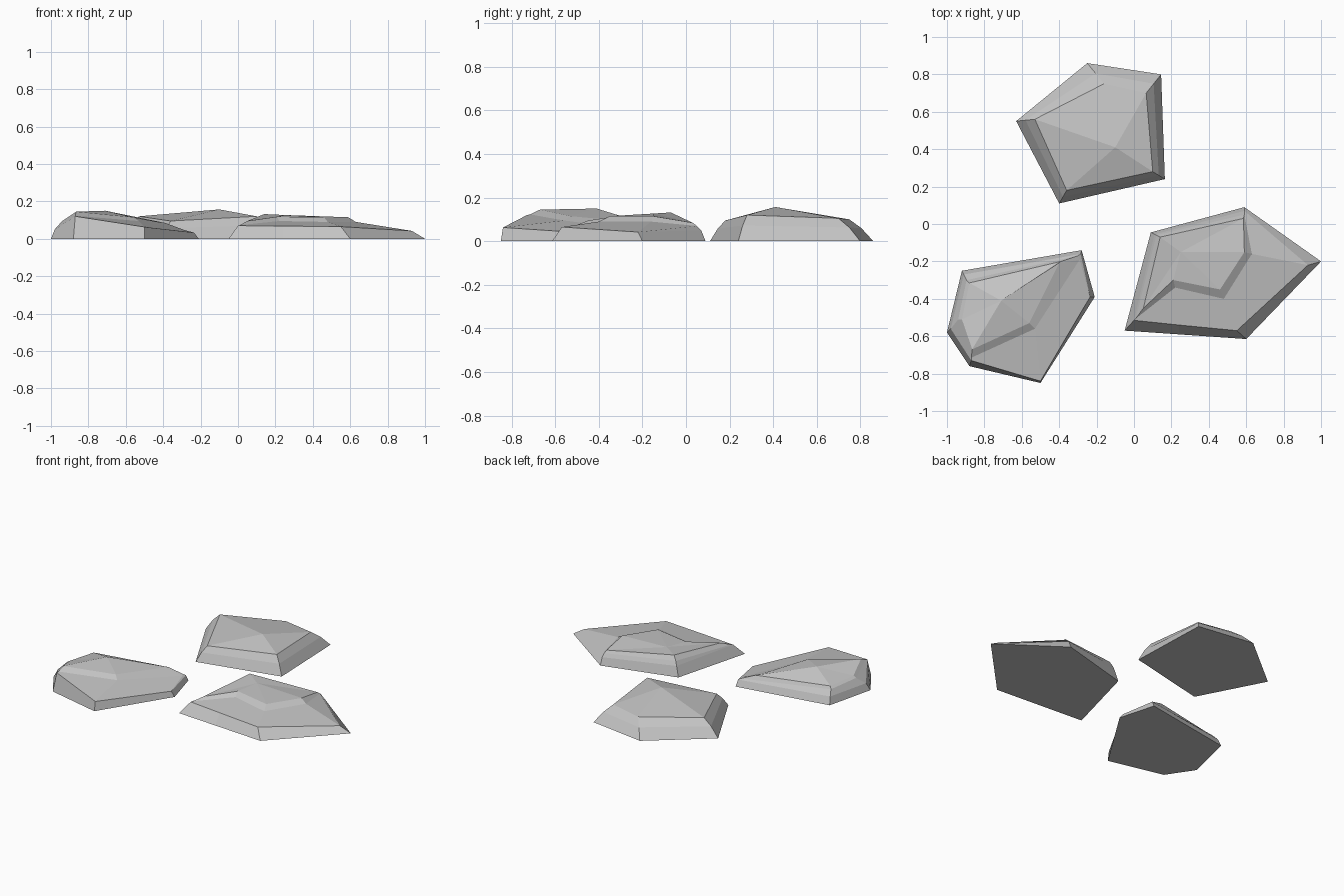
import bpy
import bmesh

# Remove only the default cube
default_cube = bpy.data.objects.get("Cube")
if default_cube:
    bpy.data.objects.remove(default_cube, do_unlink=True)

# Single stone colour
stone_grey = bpy.data.materials.new("stone_grey")
stone_grey.use_nodes = True
colour = (.55, .55, .55, 1)
stone_grey.diffuse_color = colour
shader = next(node for node in stone_grey.node_tree.nodes
              if node.type == 'BSDF_PRINCIPLED')
shader.inputs["Base Color"].default_value = colour


def rounded_ring(footprint, rim, inward, height):
    """Ring of points between the ground outline and the rim."""
    return [(x + (rx - x) * inward, y + (ry - y) * inward, rz * height)
            for (x, y), (rx, ry, rz) in zip(footprint, rim)]


def build_rock(name, footprint, rings, peak):
    """Stack rings on a flat footprint and close the top with facets."""
    bm = bmesh.new()
    ground = [(x, y, 0) for x, y in footprint]
    loops = [[bm.verts.new(point) for point in ring]
             for ring in [ground] + rings]
    count = len(footprint)
    bm.faces.new(loops[0][::-1])

    # Side bands between neighbouring rings
    for lower, upper in zip(loops, loops[1:]):
        for i in range(count):
            j = (i + 1) % count
            bm.faces.new((lower[i], lower[j], upper[j], upper[i]))

    # Faceted crown
    summit = bm.verts.new(peak)
    crown = loops[-1]
    for i in range(count):
        bm.faces.new((crown[i], crown[(i + 1) % count], summit))

    bmesh.ops.recalc_face_normals(bm, faces=bm.faces)
    for face in bm.faces:
        face.smooth = False
    mesh = bpy.data.meshes.new(name)
    bm.to_mesh(mesh)
    bm.free()
    mesh.materials.append(stone_grey)
    rock = bpy.data.objects.new(name, mesh)
    bpy.context.scene.collection.objects.link(rock)
    return rock


# Back rock: five sides, bevelled shoulders and one low peak
back_footprint = [(-.63, .55), (-.4, .11), (.165, .24), (.145, .8), (-.25, .86)]
back_rim = [(-.53, .56, .12), (-.36, .18, .095), (.1, .28, .12),
            (.065, .7, .105), (-.16, .75, .1)]
back_shoulder = rounded_ring(back_footprint, back_rim, inward=.5, height=.6)
build_rock("back_rock", back_footprint, [back_shoulder, back_rim],
           peak=(-.1, .41, .157))

# Left-hand rock: wide ledge at the front with a raised plateau behind it
ledge_footprint = [(-.05, -.57), (.24, -.59), (.6, -.615),
                   (1, -.2), (.59, .09), (.09, -.045)]
ledge_rim = [(0, -.515, .07), (.24, -.54, .068), (.55, -.57, .065),
             (.93, -.22, .042), (.59, .07, .05), (.11, -.055, .07)]
step_foot = [(.01, -.505, .073), (.22, -.34, .095), (.48, -.4, .09),
             (.63, -.16, .09), (.59, .05, .07), (.12, -.06, .1)]
plateau_edge = [(.05, -.45, .095), (.21, -.3, .118), (.46, -.35, .115),
                (.59, -.15, .115), (.585, .03, .085), (.14, -.07, .132)]
build_rock("left_ledge_rock", ledge_footprint,
           [ledge_rim, step_foot, plateau_edge], peak=(.25, -.15, .127))

# Right-hand rock: tall at its outer end, sloping down towards the middle
slope_footprint = [(-1, -.58), (-.88, -.76), (-.5, -.85),
                   (-.21, -.39), (-.28, -.14), (-.92, -.25)]
slope_rim = [(-.98, -.56, .05), (-.87, -.73, .12), (-.5, -.84, .063),
             (-.235, -.39, .033), (-.285, -.16, .042), (-.91, -.27, .05)]
slope_step = [(-.94, -.51, .095), (-.87, -.715, .123), (-.53, -.56, .095),
              (-.29, -.19, .048), (-.3, -.17, .05), (-.895, -.3, .085)]
slope_crest = [(-.92, -.51, .106), (-.865, -.67, .145), (-.56, -.53, .115),
               (-.4, -.21, .085), (-.39, -.2, .085), (-.88, -.315, .098)]
build_rock("right_slope_rock", slope_footprint,
           [slope_rim, slope_step, slope_crest], peak=(-.71, -.41, .15))
